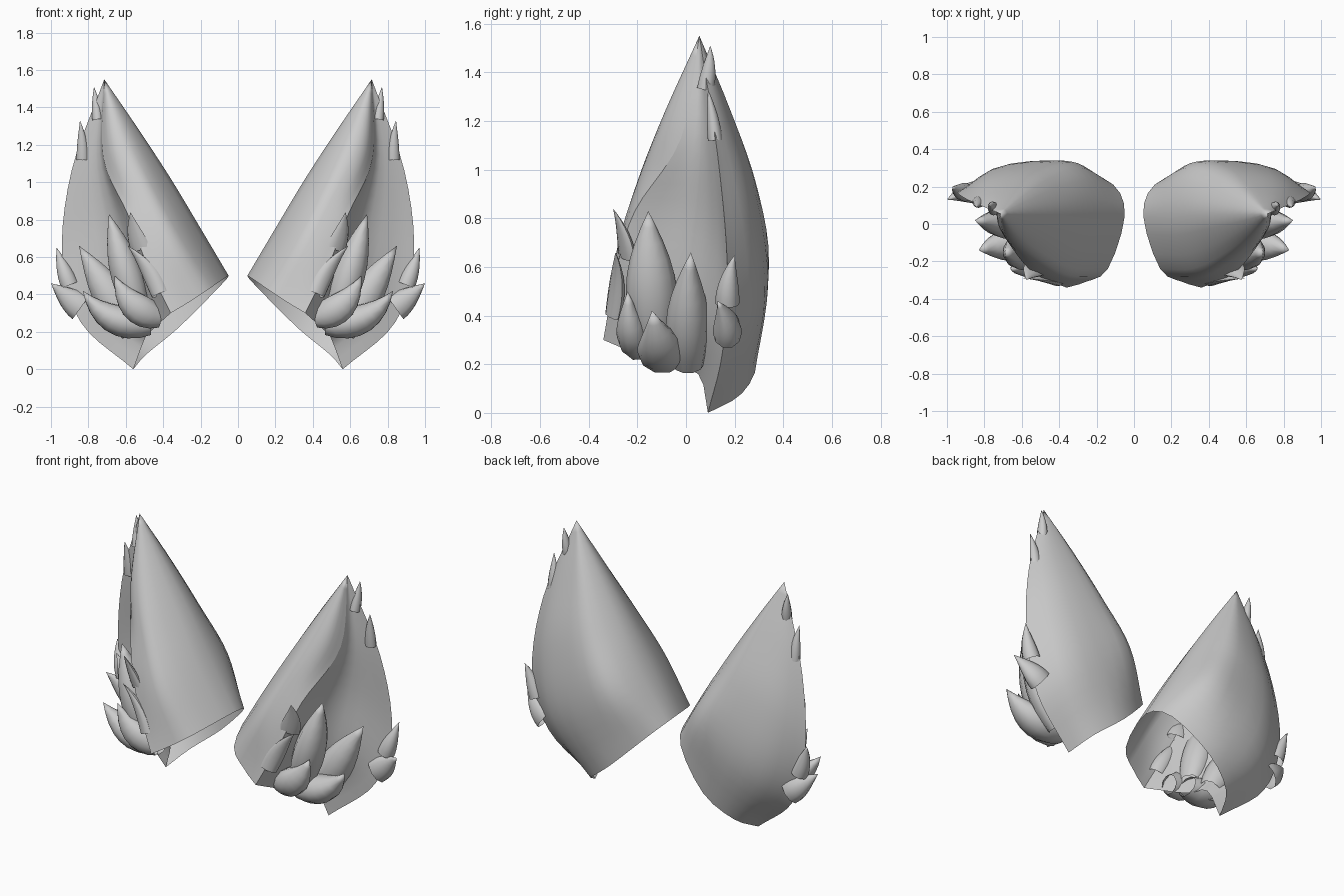
import bpy
import bmesh
from math import sin, cos, pi
from mathutils import Vector

default_cube = bpy.data.objects.get("Cube")
if default_cube:
    bpy.data.objects.remove(default_cube, do_unlink=True)

# One plain grey for everything
grey = bpy.data.materials.new("soft grey")
grey.use_nodes = True
grey.diffuse_color = (0.6, 0.6, 0.6, 1)
grey.node_tree.nodes["Principled BSDF"].inputs["Base Color"].default_value = grey.diffuse_color


def smooth_path(points, steps):
    """Catmull-Rom curve through the points."""
    points = [Vector(p) for p in points]
    padded = [points[0] * 2 - points[1]] + points + [points[-1] * 2 - points[-2]]
    result = []
    for a, b, c, d in zip(padded, padded[1:], padded[2:], padded[3:]):
        for i in range(steps):
            t = i / steps
            result.append(b + (c - a) * t / 2
                          + (a * 2 - b * 5 + c * 4 - d) * t * t / 2
                          + (b * 3 - a - c * 3 + d) * t ** 3 / 2)
    return result + [points[-1]]


def build_grid(name, rows, closed=False):
    """Skin a grid of points, then mirror it to the other side."""
    bm = bmesh.new()
    grid = [[bm.verts.new(p) for p in row] for row in rows]
    for low, high in zip(grid, grid[1:]):
        count = len(low)
        for i in range(count if closed else count - 1):
            j = (i + 1) % count
            bm.faces.new((low[i], low[j], high[j], high[i]))
    bmesh.ops.remove_doubles(bm, verts=bm.verts, dist=0.0005)
    bmesh.ops.recalc_face_normals(bm, faces=bm.faces)
    mesh = bpy.data.meshes.new(name)
    bm.to_mesh(mesh)
    bm.free()
    mesh.materials.append(grey)
    obj = bpy.data.objects.new(name, mesh)
    bpy.context.collection.objects.link(obj)
    bpy.ops.object.select_all(action="DESELECT")
    obj.select_set(True)
    bpy.context.view_layer.objects.active = obj
    bpy.ops.object.shade_smooth_by_angle(angle=pi / 4)
    mirror = obj.modifiers.new("other side", "MIRROR")
    mirror.use_axis[0] = True


def build_skin(name, spines):
    """Smooth sheet through neighbouring spines."""
    build_grid(name, [smooth_path(row, 3) for row in zip(*[smooth_path(s, 5) for s in spines])])


# Ear shell: spines from the base rim up to the tip, ordered around the ear
tip = (.715, .055, 1.55)
front_edge = [(.36, -.34, .3), (.49, -.29, .57), (.59, -.21, .83), (.72, -.02, 1.13), tip]
front_roll = [(.26, -.31, .36), (.4, -.29, .64), (.53, -.21, .9), (.67, -.09, 1.18), tip]
front = [(.14, -.24, .44), (.31, -.24, .71), (.46, -.17, .98), (.6, -.07, 1.26), tip]
inner = [(.05, .04, .5), (.21, .04, .77), (.36, .05, 1.02), (.53, .05, 1.28), tip]
back_inner = [(.11, .21, .43), (.28, .3, .7), (.44, .25, .98), (.58, .16, 1.27), tip]
back = [(.32, .29, .22), (.46, .34, .58), (.58, .29, .92), (.66, .18, 1.24), tip]
back_outer = [(.49, .23, .08), (.71, .3, .43), (.79, .26, .82), (.78, .16, 1.2), tip]
outer_edge = [(.56, .09, 0), (.84, .15, .25), (.94, .17, .6), (.89, .13, 1.06), tip]
build_skin("ear_shell", (front_edge, front_roll, front, inner, back_inner, back,
                         back_outer, outer_edge))

# Hollow lining between the two edges of the opening
hollow = [(.47, -.1, .2), (.59, -.03, .5), (.66, .03, .8), (.74, .06, 1.15), tip]
hollow_outer = [(.5, .05, .16), (.74, .1, .38), (.82, .13, .72), (.81, .1, 1.12), tip]
build_skin("ear_lining", (front_edge, hollow, hollow_outer, outer_edge))


def leaf(name, root, bend, end, width, depth, side=(0, 1, 0), start=0.25, rings=8, sides=10):
    """Pointed tuft swept along a bent path; a higher start widens the root."""
    root, bend, end = Vector(root), Vector(bend), Vector(end)
    rows = []
    for k in range(rings + 1):
        t = k / rings
        centre = root.lerp(bend, t).lerp(bend.lerp(end, t), t)
        along = (bend - root).lerp(end - bend, t).normalized()
        across = Vector(side) - along * along.dot(Vector(side))
        across.normalize()
        out = along.cross(across)
        swell = sin(pi * (start + (1 - start) * t)) if k < rings else 0
        rows.append([centre + across * cos(a) * width * swell + out * sin(a) * depth * swell
                     for a in (2 * pi * i / sides for i in range(sides))])
    build_grid(name, rows, closed=True)


# Fur in the ear opening
leaf("tall_fur", (.53, -.13, .3), (.62, -.15, .58), (.69, -.155, .83), .105, .09)
leaf("outer_fur", (.56, .01, .2), (.7, 0, .42), (.85, .02, .66), .09, .1)
leaf("low_fur", (.47, -.09, .24), (.7, -.1, .22), (.83, -.14, .42), .1, .085)
leaf("front_fur", (.42, -.19, .28), (.58, -.23, .3), (.66, -.24, .5), .07, .085)

# Flat tufts along the front edge
edge_side = (.6, .3, 0)
leaf("front_edge_tuft_upper", (.52, -.24, .64), (.56, -.25, .74), (.575, -.3, .84),
     .06, .025, edge_side, .5)
leaf("front_edge_tuft_lower", (.42, -.3, .4), (.48, -.27, .56), (.59, -.29, .66),
     .05, .03, edge_side, .4)

# Tufts growing out of the outer edge
leaf("outer_edge_tuft_low", (.84, .17, .33), (.91, .17, .38), (1, .13, .46), .06, .08, start=.5)
leaf("outer_edge_tuft_mid", (.9, .17, .45), (.94, .17, .55), (.97, .2, .65), .05, .05, start=.5)
leaf("outer_edge_tuft_high", (.83, .12, 1.12), (.83, .11, 1.23), (.845, .09, 1.33),
     .03, .035, start=.5)
leaf("outer_edge_tuft_top", (.75, .08, 1.33), (.76, .1, 1.43), (.77, .1, 1.51),
     .035, .03, start=.5)
